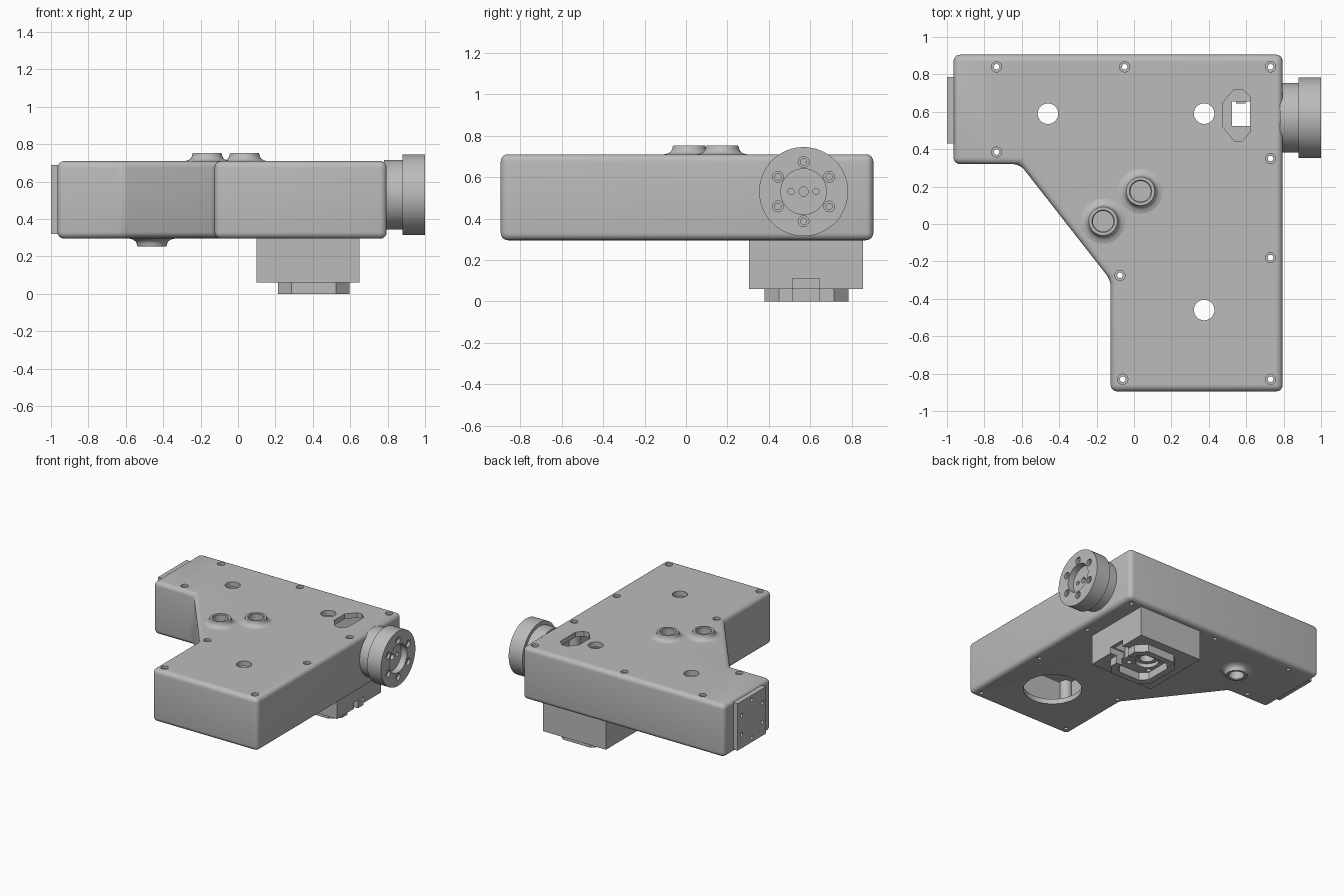
import bpy, bmesh, math
from mathutils import Matrix, Vector

cube = bpy.data.objects.get("Cube")
if cube:
    bpy.data.objects.remove(cube)

metal = bpy.data.materials.new("satin_grey")
metal.use_nodes = True
GREY = (0.5, 0.5, 0.5, 1)
metal.diffuse_color = GREY
metal.node_tree.nodes["Principled BSDF"].inputs["Base Color"].default_value = GREY

ALONG_X = Matrix.Rotation(math.pi / 2, 4, 'Y')
DOWN = Matrix.Rotation(math.pi, 4, 'X')
UP = Matrix.Identity(4)


def finish(name, bm):
    bmesh.ops.recalc_face_normals(bm, faces=bm.faces)
    mesh = bpy.data.meshes.new(name)
    bm.to_mesh(mesh)
    bm.free()
    mesh.materials.append(metal)
    obj = bpy.data.objects.new(name, mesh)
    bpy.context.collection.objects.link(obj)
    return obj


def prism(name, outline, z0, z1):
    bm = bmesh.new()
    face = bm.faces.new([bm.verts.new((x, y, z0)) for x, y in outline])
    top = bmesh.ops.extrude_face_region(bm, geom=[face])["geom"]
    bmesh.ops.translate(bm, vec=(0, 0, z1 - z0),
                        verts=[v for v in top if isinstance(v, bmesh.types.BMVert)])
    return finish(name, bm)


def rect(x0, x1, y0, y1, c=0):
    if not c:
        return [(x0, y0), (x1, y0), (x1, y1), (x0, y1)]
    return [(x0 + c, y0), (x1 - c, y0), (x1, y0 + c), (x1, y1 - c),
            (x1 - c, y1), (x0 + c, y1), (x0, y1 - c), (x0, y0 + c)]


def rods(name, centres, radius, length, turn=UP):
    """Cylinders centred on each point."""
    bm = bmesh.new()
    for c in centres:
        bmesh.ops.create_cone(bm, cap_ends=True, segments=32, radius1=radius, radius2=radius,
                              depth=length, matrix=Matrix.Translation(c) @ turn)
    return finish(name, bm)


def lathe(name, profile, origin, turn=UP, closed=False):
    """Revolve (radius, height) points about the local z axis."""
    bm = bmesh.new()
    verts = [bm.verts.new((r, 0, h)) for r, h in profile]
    ends = verts[1:] + verts[:1] if closed else verts[1:]
    edges = [bm.edges.new(pair) for pair in zip(verts, ends)]
    bmesh.ops.spin(bm, geom=verts + edges, cent=(0, 0, 0), axis=(0, 0, 1),
                   angle=math.tau, steps=64, use_merge=True)
    bmesh.ops.remove_doubles(bm, verts=bm.verts, dist=0.0001)
    bm.transform(Matrix.Translation(origin) @ turn)
    return finish(name, bm)


def apply_all(obj):
    bpy.ops.object.select_all(action='DESELECT')
    bpy.context.view_layer.objects.active = obj
    obj.select_set(True)
    for m in list(obj.modifiers):
        bpy.ops.object.modifier_apply(modifier=m.name)


def combine(obj, tool, operation='DIFFERENCE'):
    m = obj.modifiers.new("combine", 'BOOLEAN')
    m.operation, m.solver, m.object = operation, 'EXACT', tool
    apply_all(obj)
    bpy.data.objects.remove(tool)


def hexagon(x, y, z, radius):
    return [(x, y + radius * math.sin(i * math.pi / 3), z + radius * math.cos(i * math.pi / 3))
            for i in range(6)]


BOTTOM, TOP = 0.295, 0.71
MID = (BOTTOM + TOP) / 2

# Housing: rounded outer prism, hollowed
housing = prism("housing", [(-0.965, 0.905), (0.795, 0.905), (0.795, -0.895), (-0.125, -0.895),
                            (-0.125, -0.3), (-0.61, 0.32), (-0.965, 0.32)], BOTTOM, TOP)
bevel = housing.modifiers.new("round", 'BEVEL')
bevel.width, bevel.segments, bevel.limit_method = 0.035, 5, 'NONE'
apply_all(housing)
combine(housing, prism("cavity", [(-0.92, 0.86), (0.75, 0.86), (0.75, -0.85), (-0.08, -0.85),
                                  (-0.08, -0.284), (-0.588, 0.365), (-0.92, 0.365)], 0.335, 0.67))

# Screw columns inside, then counterbored through holes
screws = [(-0.735, 0.84), (-0.05, 0.84), (0.73, 0.84), (-0.735, 0.385), (0.73, 0.35),
          (0.73, -0.18), (-0.075, -0.275), (-0.06, -0.83), (0.73, -0.83)]
combine(housing, rods("columns", [(x, y, MID) for x, y in screws], 0.045, 0.36), 'UNION')
combine(housing, rods("screw_bore", [(x, y, MID) for x, y in screws], 0.015, 1))
combine(housing, rods("screw_seat", [(x, y, TOP) for x, y in screws], 0.027, 0.04))

# Openings in the housing
knobs = [(-0.165, 0.015), (0.035, 0.175)]
ports = [(-0.46, 0.59), (0.375, 0.59), (0.375, -0.46)]
combine(housing, rods("top_ports", [(x, y, TOP) for x, y in ports + knobs], 0.055, 0.2))
combine(housing, rods("low_ports", [(x, y, BOTTOM) for x, y in ports[:2]], 0.055, 0.2))
combine(housing, rods("large_port", [(0.375, -0.46, BOTTOM)], 0.21, 0.2))
combine(housing, prism("slot", [(0.475, 0.52), (0.475, 0.65), (0.535, 0.72), (0.58, 0.72),
                                (0.62, 0.68), (0.62, 0.49), (0.58, 0.445), (0.535, 0.445)],
                       0.6, 0.8))
window = rect(0.525, 0.62, 0.525, 0.655)
combine(housing, prism("window", window, 0.2, 0.4))

# Flared collars on top and underneath
collar = [(0.055, -0.02), (0.12, -0.02), (0.12, 0), (0.1, 0.005), (0.087, 0.015), (0.08, 0.03),
          (0.08, 0.036), (0.076, 0.042), (0.06, 0.042), (0.055, 0.037)]
for i, (x, y) in enumerate(knobs):
    lathe(f"top_collar_{i + 1}", collar, (x, y, TOP), closed=True)
lathe("bottom_collar", collar, (-0.46, 0.59, BOTTOM), DOWN, closed=True)

# Block under the housing with bore, window and side notch
block = prism("lower_block", rect(0.1, 0.65, 0.305, 0.855), 0.06, BOTTOM + 0.01)
combine(block, rods("bore", [(0.375, 0.59, 0.2)], 0.055, 0.6))
combine(block, rods("bore_seat", [(0.375, 0.59, 0.06)], 0.085, 0.06))
combine(block, prism("window", window, 0, 0.4))
combine(block, prism("notch", rect(0.53, 0.7, 0.515, 0.645), 0, 0.11))
combine(block, rods("pin_holes", [(0.375 + sx * 0.09, 0.59 + sy * 0.09, 0.06)
                                  for sx in (-1, 1) for sy in (-1, 1)], 0.018, 0.1))

# Chamfered locating frame at the bottom, open toward the notch
frame = prism("locating_frame", rect(0.215, 0.595, 0.38, 0.785, 0.07), 0, 0.065)
combine(frame, prism("inside", rect(0.265, 0.545, 0.43, 0.735, 0.05), -0.1, 0.1))
combine(frame, prism("gap", rect(0.5, 0.7, 0.515, 0.645), -0.1, 0.1))

# Round output flange on the left side
FY, FZ = 0.568, 0.53
flange = lathe("output_flange", [(0, 0.78), (0.187, 0.78), (0.187, 0.88), (0.215, 0.88),
                                 (0.215, 1), (0.11, 1), (0.11, 0.95), (0, 0.95)],
               (0, FY, FZ), ALONG_X)
bolts = hexagon(1, FY, FZ, 0.143)
combine(flange, rods("bolt_seat", bolts, 0.026, 0.04, ALONG_X))
combine(flange, rods("bolt_bore", bolts, 0.015, 0.16, ALONG_X))
combine(flange, rods("centre_bore", [(0.95, FY, FZ)], 0.022, 0.08, ALONG_X))
combine(flange, rods("side_bores", [(0.95, FY + d, FZ) for d in (-0.06, 0.06)],
                     0.015, 0.08, ALONG_X))

# Mounting plate on the right side
plate = prism("mounting_plate", rect(-1, -0.955, 0.43, 0.785), 0.32, 0.69)
combine(plate, rods("plate_holes", hexagon(-1, 0.607, 0.505, 0.15), 0.015, 0.06, ALONG_X))

# Smooth rounded surfaces, keep hard edges
bpy.ops.object.select_all(action='DESELECT')
for obj in (o for o in bpy.context.scene.objects if o.type == 'MESH'):
    obj.select_set(True)
    bpy.context.view_layer.objects.active = obj
bpy.ops.object.shade_smooth_by_angle(angle=math.radians(35))
